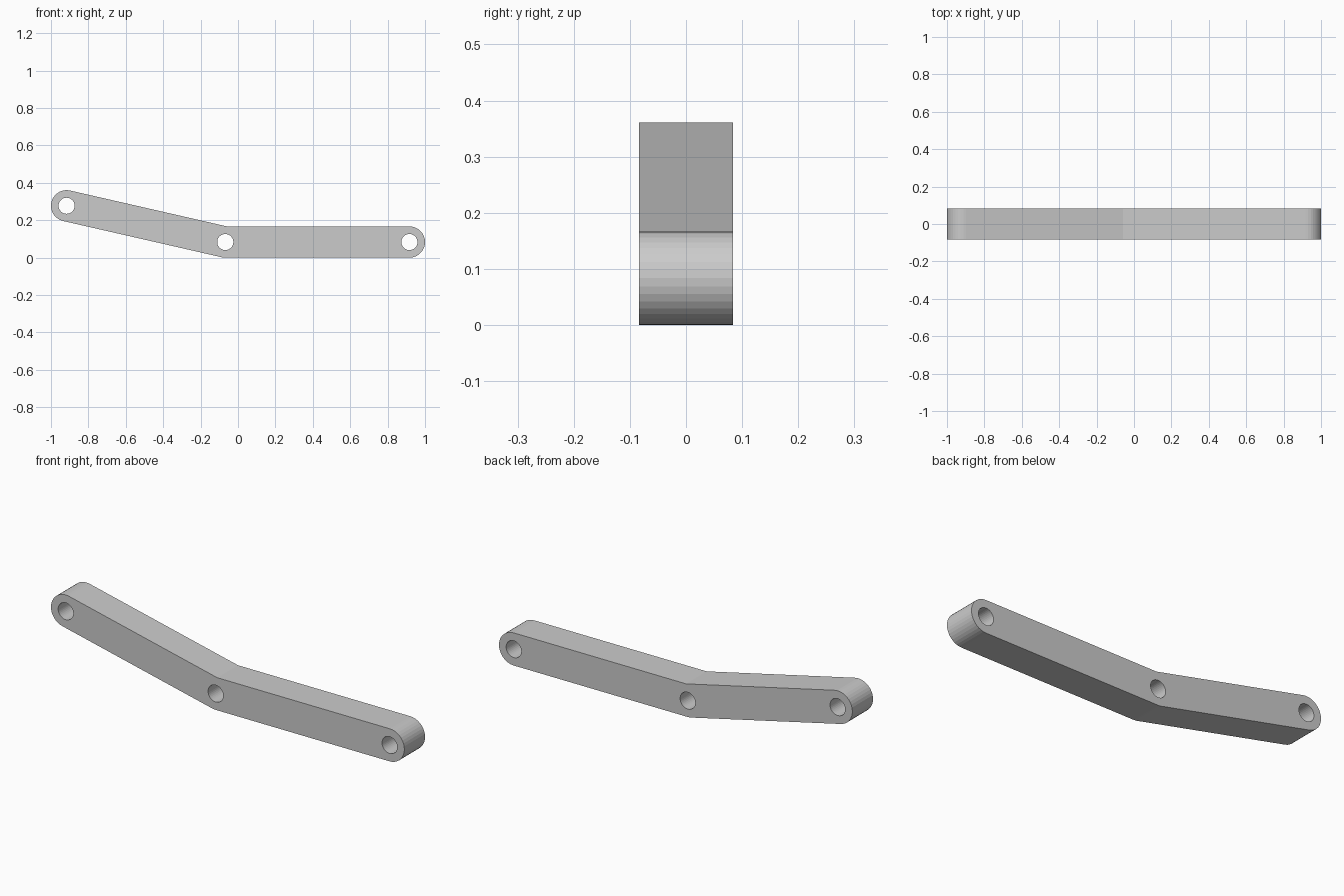
import bpy
from math import sin, cos, tan, pi, atan2

if "Cube" in bpy.data.objects:
    bpy.data.objects.remove(bpy.data.objects["Cube"])

R, HOLE, HALF_DEPTH, SEG = 0.0835, 0.043, 0.0835, 36
RIGHT, ELBOW, LEFT = (0.9165, R), (-0.068, R), (-0.9165, 0.2775)


def arc(c, r, a0, a1, n):
    return [(c[0] + r * cos(a0 + (a1 - a0) * i / n),
             c[1] + r * sin(a0 + (a1 - a0) * i / n)) for i in range(n + 1)]


# bend angle of the left arm above horizontal
bend = atan2(LEFT[1] - ELBOW[1], ELBOW[0] - LEFT[0])

# outline: right round end, inner bend corner, left round end, outer bend
outline = arc(RIGHT, R, -pi / 2, pi / 2, SEG // 2)
outline.append((ELBOW[0] + R * tan(bend / 2), ELBOW[1] + R))
outline += arc(LEFT, R, pi / 2 - bend, 3 * pi / 2 - bend, SEG // 2)
outline += arc(ELBOW, R, 3 * pi / 2 - bend, 3 * pi / 2, 2)

# three pin holes
loops = [outline] + [arc(c, HOLE, 0, 2 * pi, SEG)[:-1] for c in (LEFT, ELBOW, RIGHT)]

# filled profile extruded through the depth
curve = bpy.data.curves.new("bent_link_arm", "CURVE")
curve.dimensions = "2D"
curve.fill_mode = "BOTH"
curve.extrude = HALF_DEPTH
for pts in loops:
    s = curve.splines.new("POLY")
    s.points.add(len(pts) - 1)
    for p, (x, z) in zip(s.points, pts):
        p.co = (x, z, 0, 1)
    s.use_cyclic_u = True
    s.use_smooth = False

arm = bpy.data.objects.new("bent_link_arm", curve)
bpy.context.collection.objects.link(arm)
arm.rotation_euler = (pi / 2, 0, 0)

# turn into a welded flat-shaded mesh
bpy.context.view_layer.objects.active = arm
arm.select_set(True)
bpy.ops.object.convert(target="MESH")
bpy.ops.object.transform_apply(location=False, rotation=True, scale=False)
bpy.ops.object.mode_set(mode="EDIT")
bpy.ops.mesh.select_all(action="SELECT")
bpy.ops.mesh.remove_doubles(threshold=0.0001)
bpy.ops.mesh.normals_make_consistent(inside=False)
bpy.ops.object.mode_set(mode="OBJECT")
bpy.ops.object.shade_flat()
